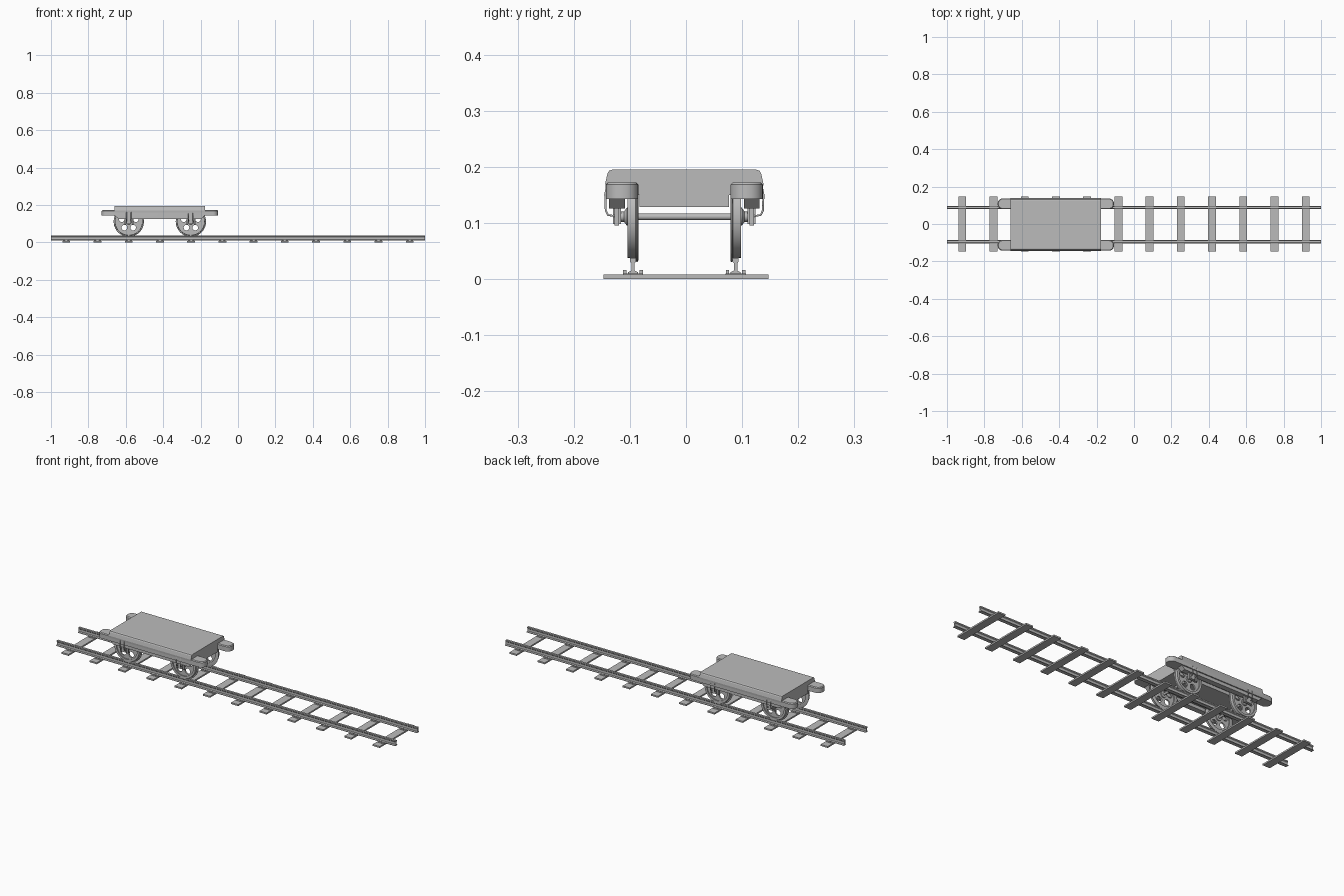
import bpy, bmesh, math
from mathutils import Vector

if "Cube" in bpy.data.objects:
    bpy.data.objects.remove(bpy.data.objects["Cube"])

OFF = -0.003          # small sideways offset of track and cart
CX = -0.418           # cart centre
WZ = 0.111            # axle height

grey = bpy.data.materials.new("plain grey")
grey.diffuse_color = (0.5, 0.5, 0.5, 1)
grey.use_nodes = True
grey.node_tree.nodes["Principled BSDF"].inputs["Base Color"].default_value = grey.diffuse_color


def finish(name, bm, smooth=False):
    bmesh.ops.recalc_face_normals(bm, faces=bm.faces[:])
    me = bpy.data.meshes.new(name)
    bm.to_mesh(me)
    bm.free()
    me.materials.append(grey)
    ob = bpy.data.objects.new(name, me)
    bpy.context.collection.objects.link(ob)
    if smooth:
        bpy.ops.object.select_all(action='DESELECT')
        ob.select_set(True)
        bpy.context.view_layer.objects.active = ob
        bpy.ops.object.shade_smooth_by_angle(angle=math.radians(35))
    return ob


def add_box(bm, x0, x1, y0, y1, z0, z1):
    g = bmesh.ops.create_cube(bm, size=1)
    for v in g['verts']:
        v.co = Vector(((x0 + x1) / 2 + v.co.x * (x1 - x0),
                       (y0 + y1) / 2 + v.co.y * (y1 - y0),
                       (z0 + z1) / 2 + v.co.z * (z1 - z0)))


def add_prism(bm, base, shift):
    vs = [bm.verts.new(p) for p in base]
    f = bm.faces.new(vs)
    r = bmesh.ops.extrude_face_region(bm, geom=[f], use_keep_orig=True)
    for v in r['geom']:
        if isinstance(v, bmesh.types.BMVert):
            v.co += Vector(shift)


def lathe(name, prof, x, y, side, n=40, closed=True):
    """Revolve (radius, outward offset) pairs about the axle line."""
    bm = bmesh.new()
    rings = [[bm.verts.new((x + r * math.cos(a), y + side * o, WZ + r * math.sin(a)))
              for r, o in prof] for a in (2 * math.pi * i / n for i in range(n))]
    m = len(prof)
    for i in range(n):
        p, q = rings[i], rings[(i + 1) % n]
        for j in range(m if closed else m - 1):
            k = (j + 1) % m
            bm.faces.new((p[j], p[k], q[k], q[j]))
    if not closed:
        for j in (0, m - 1):
            bm.faces.new([ring[j] for ring in rings])
    return finish(name, bm, True)


def wheel_disc(name, x, y):
    """Thin web with five round holes."""
    cu = bpy.data.curves.new(name, 'CURVE')
    cu.dimensions, cu.fill_mode, cu.extrude = '2D', 'BOTH', 0.004
    circles = [(0, 0, 0.065, 40)]
    for i in range(5):
        a = math.pi / 2 + i * 2 * math.pi / 5
        circles.append((0.04 * math.cos(a), 0.04 * math.sin(a), 0.015, 20))
    for cx, cy, r, n in circles:
        s = cu.splines.new('POLY')
        s.points.add(n - 1)
        s.use_cyclic_u = True
        for k, p in enumerate(s.points):
            t = 2 * math.pi * k / n
            p.co = (cx + r * math.cos(t), cy + r * math.sin(t), 0, 1)
    cu.materials.append(grey)
    ob = bpy.data.objects.new(name, cu)
    bpy.context.collection.objects.link(ob)
    ob.location, ob.rotation_euler = (x, y, WZ), (math.pi / 2, 0, 0)
    bpy.ops.object.select_all(action='DESELECT')
    ob.select_set(True)
    bpy.context.view_layer.objects.active = ob
    bpy.ops.object.convert(target='MESH')


def tube(name, pts, r):
    cu = bpy.data.curves.new(name, 'CURVE')
    cu.dimensions, cu.bevel_depth, cu.bevel_resolution = '3D', r, 1
    cu.use_fill_caps = True
    s = cu.splines.new('POLY')
    s.points.add(len(pts) - 1)
    for p, c in zip(s.points, pts):
        p.co = (*c, 1)
    cu.materials.append(grey)
    ob = bpy.data.objects.new(name, cu)
    bpy.context.collection.objects.link(ob)
    bpy.ops.object.select_all(action='DESELECT')
    ob.select_set(True)
    bpy.context.view_layer.objects.active = ob
    bpy.ops.object.convert(target='MESH')


# Track: sleepers, chair plates with clips, I-section rails
sleepers, chairs = bmesh.new(), bmesh.new()
for i in range(12):
    x = -0.918 + i * 0.1669
    add_box(sleepers, x - 0.021, x + 0.021, -0.147, 0.147, 0, 0.008)
    for s in (-1, 1):
        y = OFF + s * 0.0915
        add_box(chairs, x - 0.018, x + 0.018, y - 0.018, y + 0.018, 0.008, 0.010)
        for d in (-0.0145, 0.0145):
            add_box(chairs, x - 0.007, x + 0.007, y + d - 0.003, y + d + 0.003, 0.009, 0.016)
finish("sleepers", sleepers)
finish("rail_chairs", chairs)
half = [(0.009, 0.009), (0.009, 0.012), (0.003, 0.015), (0.003, 0.028), (0.0055, 0.031), (0.0055, 0.037)]
for s, nm in ((-1, "front_rail"), (1, "back_rail")):
    bm = bmesh.new()
    y = OFF + s * 0.0915
    prof = half + [(-a, z) for a, z in reversed(half)]
    add_prism(bm, [(-1, y + a, z) for a, z in prof], (2, 0, 0))
    finish(nm, bm)

# Deck: rounded-shoulder slab with a lower centre box
bm = bmesh.new()
half = [(0.080, 0.128), (0.080, 0.150), (0.139, 0.150), (0.141, 0.170), (0.137, 0.188), (0.134, 0.193), (0.128, 0.195)]
prof = half + [(-a, z) for a, z in reversed(half)]
add_prism(bm, [(CX - 0.242, OFF + a, z) for a, z in prof], (0.484, 0, 0))
finish("deck", bm)

# Side beams with rounded buffer ends, sills and axle gear
for s, nm in ((-1, "front"), (1, "back")):
    y0, y1 = sorted((OFF + s * 0.082, OFF + s * 0.140))
    bm = bmesh.new()
    pts = []
    for sx, sy, a0 in ((1, 1, 0), (-1, 1, 90), (-1, -1, 180), (1, -1, 270)):
        for k in range(7):
            a = math.radians(a0 + 15 * k)
            pts.append((CX + sx * 0.284 + 0.027 * math.cos(a),
                        (y0 + y1) / 2 + sy * 0.002 + 0.027 * math.sin(a), 0.143))
    add_prism(bm, pts, (0, 0, 0.025))
    top = [v for v in bm.verts if v.co.z > 0.16]
    f = bm.faces.new
    cap = [g for g in bm.faces if all(v in top for v in g.verts)][0]
    r = bmesh.ops.inset_region(bm, faces=[cap], thickness=0.004)
    for v in cap.verts:
        v.co.z += 0.004
    finish(nm + "_beam", bm, True)

    bm = bmesh.new()
    a, b = sorted((OFF + s * 0.106, OFF + s * 0.134))
    x0, x1 = CX - 0.242, CX + 0.242
    add_prism(bm, [(x0, a, 0.145), (x0 + 0.02, a, 0.126), (x1 - 0.02, a, 0.126), (x1, a, 0.145)], (0, b - a, 0))
    finish(nm + "_sill", bm)

    for wx, end in ((CX - 0.166, "left"), (CX + 0.166, "right")):
        y = OFF + s * 0.0915
        tag = f"{nm}_{end}_"
        # Flanged wheel
        lathe(tag + "wheel_rim", [(0.062, -0.0095), (0.078, -0.0095), (0.081, -0.008), (0.080, -0.006),
                                  (0.0745, -0.0045), (0.0735, 0.0095), (0.062, 0.0095)], wx, y, s)
        wheel_disc(tag + "wheel_disc", wx, y)
        lathe(tag + "wheel_hub", [(0.016, -0.009), (0.016, 0.011), (0.009, 0.016), (0.009, 0.026)],
              wx, y, s, 20, False)
        # Axle box and guides
        bm = bmesh.new()
        a, b = sorted((OFF + s * 0.113, OFF + s * 0.127))
        add_box(bm, wx - 0.012, wx + 0.012, a, b, 0.098, 0.128)
        for d in (-0.02, 0.02):
            add_box(bm, wx + d - 0.004, wx + d + 0.004, a + 0.003, b - 0.003, 0.095, 0.130)
        finish(tag + "axle_box", bm)
        # Bent hanger straps
        for d in (-0.012, 0.012):
            tube(tag + "hanger", [(wx + d, OFF + s * q, z) for q, z in
                 ((0.138, 0.165), (0.141, 0.150), (0.140, 0.122), (0.136, 0.114), (0.118, 0.111))], 0.002)

# Axles
for wx, end in ((CX - 0.166, "left"), (CX + 0.166, "right")):
    lathe(end + "_axle", [(0.006, -0.09), (0.006, 0.09)], wx, OFF, 1, 16, False)
